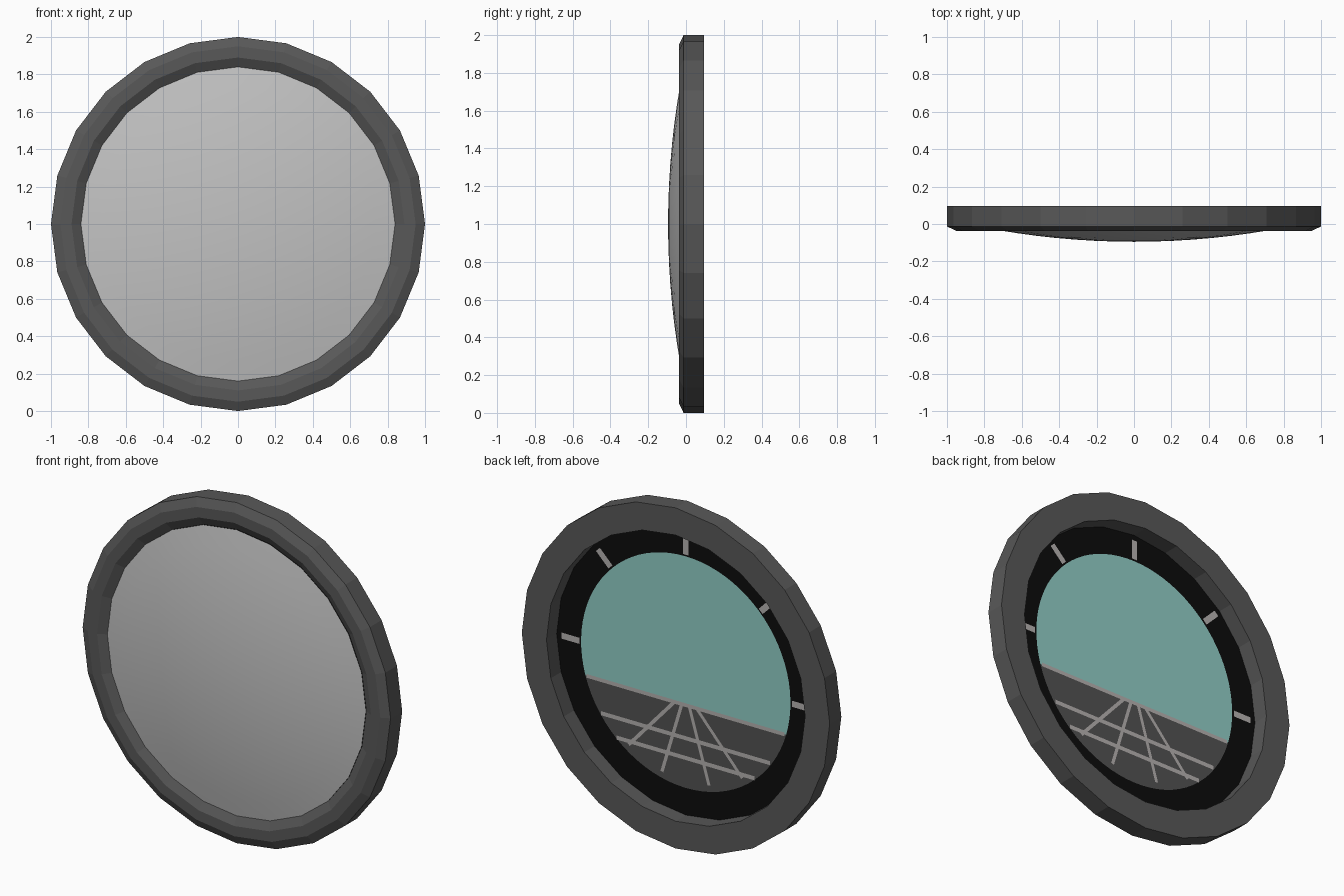
import bpy, bmesh, math

if "Cube" in bpy.data.objects:
    bpy.data.objects.remove(bpy.data.objects["Cube"])

SIDES = 24
CZ = 1.0          # height of the gauge centre


def srgb(*c):
    return tuple((v / 255 / 12.92 if v < 11 else ((v / 255 + 0.055) / 1.055) ** 2.4) for v in c) + (1,)


def material(name, *c):
    m = bpy.data.materials.new(name)
    m.diffuse_color = srgb(*c)
    m.use_nodes = True
    m.node_tree.nodes["Principled BSDF"].inputs["Base Color"].default_value = m.diffuse_color
    return m


casing = material("casing_grey", 88, 88, 88)
glass = material("glass_grey", 195, 195, 195)
black = material("dial_black", 12, 12, 12)
sky = material("sky_teal", 145, 206, 199)
ground = material("ground_grey", 82, 82, 82)
paint = material("marking_grey", 182, 178, 176)


def finish(name, bm, mat):
    me = bpy.data.meshes.new(name)
    bm.to_mesh(me)
    bm.free()
    me.materials.append(mat)
    ob = bpy.data.objects.new(name, me)
    bpy.context.collection.objects.link(ob)
    return ob


def revolve(name, profile, mat, closed):
    """Spin (radius, y) points about the y axis through the gauge centre."""
    bm = bmesh.new()
    rings = []
    for r, y in profile:
        if r == 0:
            rings.append([bm.verts.new((0, y, CZ))] * SIDES)
        else:
            rings.append([bm.verts.new((r * math.sin(t), y, CZ + r * math.cos(t)))
                          for t in (2 * math.pi * i / SIDES for i in range(SIDES))])
    pairs = list(zip(rings, rings[1:])) + ([(rings[-1], rings[0])] if closed else [])
    for a, b in pairs:
        for i in range(SIDES):
            j = (i + 1) % SIDES
            bm.faces.new(list(dict.fromkeys((a[i], a[j], b[j], b[i]))))
    bmesh.ops.recalc_face_normals(bm, faces=bm.faces)
    if not closed and sum(f.normal.y for f in bm.faces) > 0:
        bmesh.ops.reverse_faces(bm, faces=bm.faces)
    return finish(name, bm, mat)


def plates(name, polys, y, mat):
    """Thin flat painted shapes facing the back; points are (x, z) from the centre."""
    bm = bmesh.new()
    for p in polys:
        f = bm.faces.new([bm.verts.new((x, y, CZ + z)) for x, z in p])
        f.normal_update()
        if f.normal.y < 0:
            f.normal_flip()
    return finish(name, bm, mat)


def arc(r, a0, a1, n):
    return [(r * math.cos(a0 + (a1 - a0) * i / n), r * math.sin(a0 + (a1 - a0) * i / n))
            for i in range(n + 1)]


def stroke(p, q, w):
    dx, dz = q[0] - p[0], q[1] - p[1]
    k = w / 2 / math.hypot(dx, dz)
    nx, nz = -dz * k, dx * k
    return [(p[0] + nx, p[1] + nz), (q[0] + nx, q[1] + nz),
            (q[0] - nx, q[1] - nz), (p[0] - nx, p[1] - nz)]


# Outer casing ring with bevelled front
revolve("casing_ring", [(1.0, 0.095), (1.0, -0.013), (0.95, -0.037), (0.89, -0.037),
                        (0.84, -0.01), (0.84, 0.095)], casing, True)

# Shallow domed glass on the front
dome = revolve("glass_dome", [(0.84 * i / 8, -0.095 + 0.083 * (i / 8) ** 2) for i in range(9)],
               glass, False)
for f in dome.data.polygons:
    f.use_smooth = True

# Dial backing disc
plates("dial_disc", [arc(0.84, math.pi / 2, math.pi / 2 + 2 * math.pi * 23 / 24, 23)], 0.0, black)

# Horizon picture: sky above, ground below
R, H = 0.68, -0.193
h = math.asin(H / R)
plates("sky_panel", [arc(R, h, math.pi - h, 48)], 0.002, sky)
plates("ground_panel", [arc(R, math.pi - h, 2 * math.pi + h, 32)], 0.002, ground)

# Horizon line, cross lines and lines running to the vanishing point
lines = []
for z, w in ((H, 0.022), (-0.387, 0.024), (-0.503, 0.024)):
    x = math.sqrt(R * R - z * z) - 0.01
    lines.append(stroke((-x, z), (x, z), w))
plates("horizon_lines", lines, 0.004, paint)
rays = []
for slope in (-0.9, -0.3, 0.3, 0.9):
    x0, d = slope * 0.08, 0.0
    while math.hypot(x0 + slope * d, H - d) < R - 0.04:
        d += 0.01
    rays.append(stroke((x0, H), (x0 + slope * d, H - d), 0.02))
plates("perspective_lines", rays, 0.005, paint)

# Five tick marks around the upper half
plates("tick_marks", [stroke((0.69 * math.cos(a), 0.69 * math.sin(a)),
                             (0.805 * math.cos(a), 0.805 * math.sin(a)), 0.036)
                      for a in (i * math.pi / 4 for i in range(5))], 0.004, paint)
